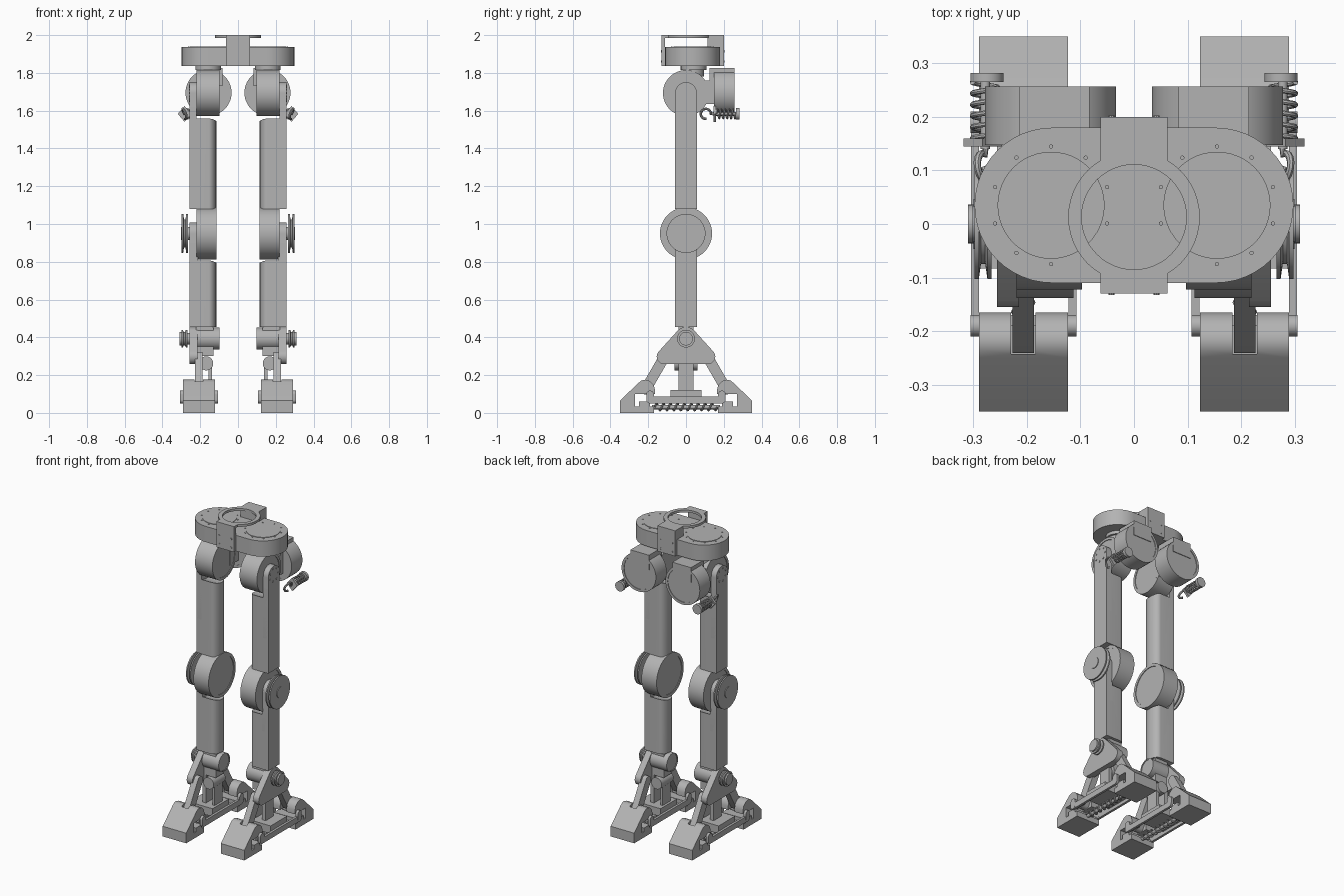
import bpy, bmesh, math
from mathutils import Vector, geometry

cube = bpy.data.objects.get("Cube")
if cube:
    bpy.data.objects.remove(cube)

grey = bpy.data.materials.new("machined_grey")
grey.use_nodes = True
grey.diffuse_color = (0.45, 0.45, 0.45, 1)
grey.node_tree.nodes["Principled BSDF"].inputs["Base Color"].default_value = (0.45, 0.45, 0.45, 1)


def place(axis, u, v, t):
    """Map profile (u, v) and depth t: X -> (y, z), Y -> (z, x), Z -> (x, y)."""
    return {"X": (t, u, v), "Y": (v, t, u), "Z": (u, v, t)}[axis]


def finish(name, bm, pair):
    bmesh.ops.recalc_face_normals(bm, faces=bm.faces)
    for f in bm.faces:
        f.smooth = True
    for e in bm.edges:
        e.smooth = len(e.link_faces) == 2 and e.calc_face_angle(0) < math.radians(32)
    me = bpy.data.meshes.new(name)
    bm.to_mesh(me)
    bm.free()
    me.materials.clear()
    me.materials.append(grey)
    ob = bpy.data.objects.new(name, me)
    bpy.context.collection.objects.link(ob)
    if pair:
        ob.modifiers.new("other_side", "MIRROR").use_mirror_merge = False
    return ob


def prism(name, pts, axis, a, b, pair=True):
    bm = bmesh.new()
    lo, hi = [[bm.verts.new(place(axis, u, v, t)) for u, v in pts] for t in (a, b)]
    bm.faces.new(lo)
    bm.faces.new(hi)
    for i in range(len(pts)):
        j = (i + 1) % len(pts)
        bm.faces.new((lo[i], lo[j], hi[j], hi[i]))
    return finish(name, bm, pair)


def box(name, x, y, z, pair=True):
    return prism(name, [(x[0], y[0]), (x[1], y[0]), (x[1], y[1]), (x[0], y[1])], "Z", *z, pair)


def lathe(name, axis, centre, profile, pair=True, n=48, closed=False):
    """Spin (radius, depth) pairs about an axis through centre (u, v)."""
    bm = bmesh.new()
    rings = [[bm.verts.new(place(axis, centre[0] + r * math.cos(k * math.tau / n),
                                 centre[1] + r * math.sin(k * math.tau / n), t))
              for k in range(n)] for r, t in profile]
    links = list(zip(rings, rings[1:]))
    if closed:
        links.append((rings[-1], rings[0]))
    else:
        bm.faces.new(rings[0])
        bm.faces.new(rings[-1])
    for p, q in links:
        for i in range(n):
            j = (i + 1) % n
            bm.faces.new((p[i], p[j], q[j], q[i]))
    return finish(name, bm, pair)


def motor(name, axis, centre, r, a, b):
    """Round housing with a shallow recessed cap on both ends."""
    d, k = 0.004, 0.87 * r
    return lathe(name, axis, centre, [(k, a + d), (k, a), (r, a), (r, b), (k, b), (k, b - d)])


def hull(*circles):
    pts = [Vector((u + r * math.cos(k * math.tau / 48), v + r * math.sin(k * math.tau / 48)))
           for u, v, r in circles for k in range(48)]
    return [tuple(pts[i]) for i in geometry.convex_hull_2d(pts)]


def to_mesh(name, ob, pair):
    ev = ob.evaluated_get(bpy.context.evaluated_depsgraph_get())
    me = bpy.data.meshes.new_from_object(ev)
    bm = bmesh.new()
    bm.from_mesh(me)
    bpy.data.objects.remove(ob)
    bpy.data.meshes.remove(me)
    return finish(name, bm, pair)


def cut(body, cutter):
    name = body.name
    body.modifiers.clear()
    cutter.modifiers.clear()
    mod = body.modifiers.new("cut", "BOOLEAN")
    mod.object, mod.solver = cutter, "EXACT"
    body.name = name + "_blank"
    to_mesh(name, body, True)
    bpy.data.objects.remove(cutter)


def tube(name, pts, r):
    cu = bpy.data.curves.new(name + "_path", "CURVE")
    cu.dimensions, cu.bevel_depth, cu.bevel_resolution, cu.use_fill_caps = "3D", r, 2, True
    sp = cu.splines.new("POLY")
    sp.points.add(len(pts) - 1)
    for p, co in zip(sp.points, pts):
        p.co = (*co, 1)
    ob = bpy.data.objects.new(name + "_path", cu)
    bpy.context.collection.objects.link(ob)
    return to_mesh(name, ob, True)


def spring(name, x, z, r, y0, y1, turns, wire):
    n = turns * 16
    tube(name, [(x + r * math.cos(i * math.tau / 16), y0 + (y1 - y0) * i / n,
                 z + r * math.sin(i * math.tau / 16)) for i in range(n + 1)], wire)


# Pelvis: oval body, cover discs, bolts, brackets and top ring
prism("pelvis_body", hull((-0.153, 0.035, 0.145), (0.153, 0.035, 0.145)), "Z", 1.836, 1.937, False)
lathe("pelvis_cover", "Z", (0.155, 0.035), [(0.1, 1.935), (0.1, 1.94)])
for i in range(10):
    a = math.tau * (i + 0.5) / 10
    lathe("pelvis_bolt", "Z", (0.155 + 0.11 * math.cos(a), 0.035 + 0.11 * math.sin(a)),
          [(0.004, 1.935), (0.004, 1.94)], n=10)
box("front_bracket", (-0.063, 0.063), (-0.13, -0.112), (1.836, 2.0), False)
box("front_bracket_foot", (-0.063, 0.063), (-0.13, -0.08), (1.836, 1.937), False)
box("front_bracket_lip", (-0.063, 0.063), (-0.13, -0.09), (1.985, 2.0), False)
box("back_bracket", (-0.063, 0.063), (0.115, 0.2), (1.836, 2.0), False)
for z in (1.86, 1.915):
    lathe("front_bracket_bolt", "Y", (z, 0.042), [(0.006, -0.133), (0.006, -0.125)], n=10)
    lathe("back_bracket_bolt", "Y", (z, 0.042), [(0.006, 0.195), (0.006, 0.203)], n=10)
lathe("top_ring", "Z", (0, 0.013), [(0.098, 1.985), (0.123, 1.985), (0.123, 2.0), (0.098, 2.0)],
      False, closed=True)

# Hips: yaw spindle, roll motor behind, pitch motor in front
lathe("hip_yaw_spindle", "Z", (0.158, 0.04), [(0.055, 1.78), (0.055, 1.815), (0.068, 1.815), (0.068, 1.84)])
motor("hip_roll_motor", "Y", (1.695, 0.156), 0.122, 0.148, 0.257)
box("hip_roll_housing", (0.083, 0.215), (0.125, 0.257), (1.73, 1.826))
box("hip_bridge", (0.1, 0.215), (0.06, 0.15), (1.635, 1.76))
motor("hip_pitch_motor", "X", (0, 1.693), 0.122, 0.097, 0.22)

# Hip springs with plate, end disc and hook
sx, sz = 0.283, 1.583
prism("spring_plate", [(sz - 0.042, sx), (sz, sx + 0.036), (sz + 0.042, sx), (sz, sx - 0.036)], "Y", 0.145, 0.16)
spring("hip_spring", sx - 0.005, sz, 0.024, 0.16, 0.265, 5, 0.005)
lathe("spring_rod", "Y", (sz, sx - 0.005), [(0.009, 0.14), (0.009, 0.27)], n=16)
lathe("spring_end_disc", "Y", (sz, sx - 0.008), [(0.031, 0.265), (0.031, 0.282)], n=32)
tube("spring_hook", [(sx - 0.005, 0.148, sz), (sx - 0.005, 0.13, sz)] +
     [(sx + 0.01 * math.sin(k / 2), 0.105 + 0.027 * math.cos(k * 0.4), sz + 0.027 * math.sin(k * 0.4))
      for k in range(13)], 0.007)

# Thighs and shins: flat outside, rounded inside, hollowed around the motors
section = [(0.256, 0.058), (0.256, -0.058)] + \
          [(0.155 - 0.04 * math.cos(a), 0.058 * math.sin(a))
           for a in (math.pi * (k / 20 - 0.5) for k in range(21))]
cut(prism("thigh", section, "Z", 1.08, 1.62),
    lathe("thigh_cutter", "X", (0, 1.693), [(0.147, 0.05), (0.147, 0.22)]))
cut(prism("shin", section, "Z", 0.455, 0.9),
    lathe("shin_cutter", "X", (0, 0.95), [(0.155, 0.05), (0.155, 0.215)]))
prism("thigh_outer_link", hull((0, 1.693, 0.058), (0, 1.3, 0.058)), "X", 0.22, 0.256)
prism("shin_outer_link", hull((0, 0.95, 0.058), (0, 0.7, 0.058)), "X", 0.213, 0.256)
for i in range(7):
    a = math.tau * i / 7
    lathe("hip_link_bolt", "X", (0.042 * math.cos(a), 1.693 + 0.042 * math.sin(a)),
          [(0.006, 0.25), (0.006, 0.259)], n=10)

# Knees: motor and grooved pulley
motor("knee_motor", "X", (0, 0.95), 0.138, 0.113, 0.22)
lathe("knee_pulley", "X", (0, 0.95), [(0.035, 0.25), (0.035, 0.266), (0.103, 0.266), (0.103, 0.274),
      (0.075, 0.278), (0.075, 0.286), (0.103, 0.29), (0.103, 0.298), (0.034, 0.298), (0.034, 0.302)])

# Ankles: motor, pulley, rocker and push links
motor("ankle_motor", "X", (0, 0.393), 0.058, 0.097, 0.222)
lathe("ankle_pulley", "X", (0, 0.393), [(0.03, 0.25), (0.03, 0.268), (0.047, 0.268), (0.047, 0.276),
      (0.036, 0.28), (0.036, 0.288), (0.047, 0.292), (0.047, 0.3), (0.036, 0.3), (0.036, 0.31)], n=32)
prism("ankle_rocker", hull((0, 0.395, 0.06), (-0.115, 0.298, 0.04), (0.115, 0.298, 0.04)), "X", 0.215, 0.256)
lathe("ankle_roll_barrel", "Y", (0.262, 0.168), [(0.037, -0.06), (0.037, 0.06)], n=32)
box("ankle_neck", (0.13, 0.222), (-0.04, 0.04), (0.3, 0.46))
box("ankle_outer_post", (0.2, 0.225), (-0.04, 0.04), (0.1, 0.3))
box("ankle_inner_post", (0.138, 0.155), (-0.04, 0.04), (0.1, 0.28))
box("foot_bridge", (0.123, 0.29), (-0.083, 0.083), (0.07, 0.12))

# Feet: mirrored front and back wedges joined by side rails
wedge = [(0.35, 0), (0.35, 0.065), (0.25, 0.16), (0.235, 0.172), (0.215, 0.176), (0.19, 0.168),
         (0.172, 0.15), (0.165, 0.125), (0.165, 0.1), (0.27, 0.1), (0.27, 0.035), (0.25, 0.035),
         (0.25, 0.06), (0.19, 0.06), (0.19, 0.035), (0.17, 0.035), (0.17, 0)]
for end, s in (("toe", -1), ("heel", 1)):
    cut(prism(end + "_wedge", [(s * y, z) for y, z in wedge], "X", 0.123, 0.29),
        box(end + "_cutter", (0.184, 0.23), tuple(sorted((s * 0.1, s * 0.243))), (0.07, 0.25)))
    prism(end + "_push_link", hull((s * 0.115, 0.295, 0.028), (s * 0.213, 0.125, 0.028)), "X", 0.187, 0.227)
    for x in (0.107, 0.29):
        prism(end + "_rail_boss", hull((s * 0.19, 0.098, 0.02), (s * 0.19, 0.07, 0.02)), "X", x, x + 0.016)
for x in (0.107, 0.29):
    prism("foot_side_rail", hull((-0.19, 0.068, 0.018), (0.19, 0.068, 0.018)), "X", x, x + 0.015)
lathe("foot_rod", "Y", (0.03, 0.207), [(0.011, -0.18), (0.011, 0.18)], n=16)
spring("foot_spring", 0.207, 0.031, 0.018, -0.165, 0.165, 9, 0.005)
